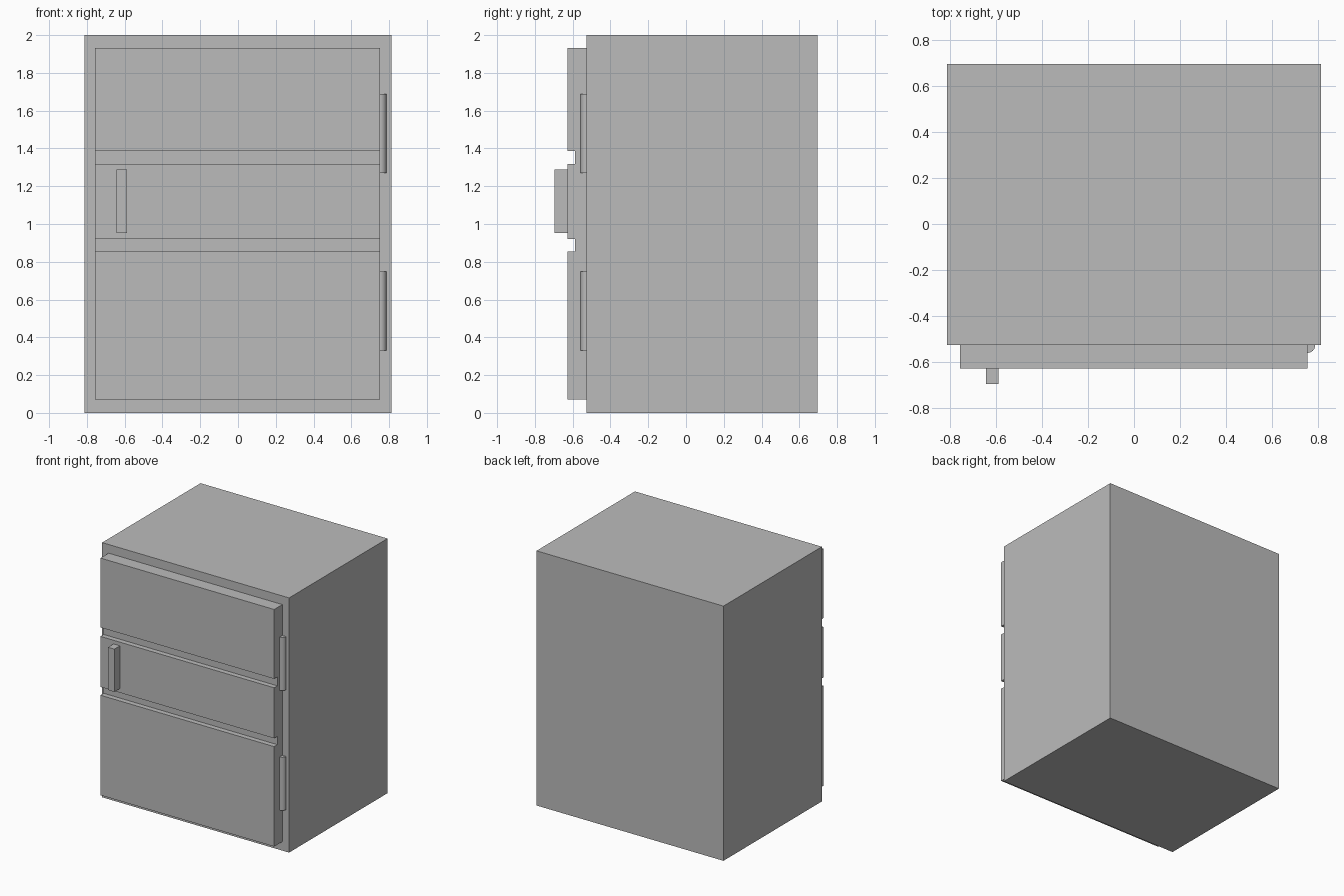
import bpy, bmesh
from mathutils import Matrix

if "Cube" in bpy.data.objects:
    bpy.data.objects.remove(bpy.data.objects["Cube"])

grey = bpy.data.materials.new("plain grey")
grey.diffuse_color = (0.5, 0.5, 0.5, 1)
grey.use_nodes = True
grey.node_tree.nodes["Principled BSDF"].inputs["Base Color"].default_value = grey.diffuse_color


def finish(name, bm):
    bmesh.ops.recalc_face_normals(bm, faces=bm.faces)
    mesh = bpy.data.meshes.new(name)
    bm.to_mesh(mesh)
    bm.free()
    mesh.materials.append(grey)
    ob = bpy.data.objects.new(name, mesh)
    bpy.context.collection.objects.link(ob)
    return ob


def box(name, x0, x1, y0, y1, z0, z1):
    bm = bmesh.new()
    bmesh.ops.create_cube(bm, size=1)
    for v in bm.verts:
        v.co = (x1 if v.co.x > 0 else x0, y1 if v.co.y > 0 else y0, z1 if v.co.z > 0 else z0)
    return finish(name, bm)


# Cabinet body
BODY_FRONT = -0.526
box("cabinet", -0.812, 0.812, BODY_FRONT, 0.695, 0, 2)

# Door: side profile with two horizontal grooves, extruded across the width
FRONT, GROOVE = -0.627, -0.587
profile = [(BODY_FRONT, 0.07), (FRONT, 0.07)]
for low, high in ((0.855, 0.92), (1.317, 1.387)):
    profile += [(FRONT, low), (GROOVE, low), (GROOVE, high), (FRONT, high)]
profile += [(FRONT, 1.932), (BODY_FRONT, 1.932)]
bm = bmesh.new()
face = bm.faces.new([bm.verts.new((-0.756, y, z)) for y, z in profile])
ext = bmesh.ops.extrude_face_region(bm, geom=[face], use_keep_orig=True)
bmesh.ops.translate(bm, vec=(1.509, 0, 0),
                    verts=[g for g in ext["geom"] if isinstance(g, bmesh.types.BMVert)])
finish("door", bm)

# Handle
box("handle", -0.643, -0.587, -0.695, FRONT, 0.952, 1.288)

# Round hinge pins set in the corner between door and cabinet
for name, z in (("lower_hinge", 0.539), ("upper_hinge", 1.48)):
    bm = bmesh.new()
    bmesh.ops.create_cone(bm, cap_ends=True, segments=32, radius1=0.033, radius2=0.033,
                          depth=0.418, matrix=Matrix.Translation((0.753, BODY_FRONT, z)))
    ob = finish(name, bm)
    for p in ob.data.polygons:
        p.use_smooth = abs(p.normal.z) < 0.5
    for e in ob.data.edges:
        a, b = (ob.data.vertices[i].co for i in e.vertices)
        e.use_edge_sharp = abs(a.z - b.z) < 0.01
